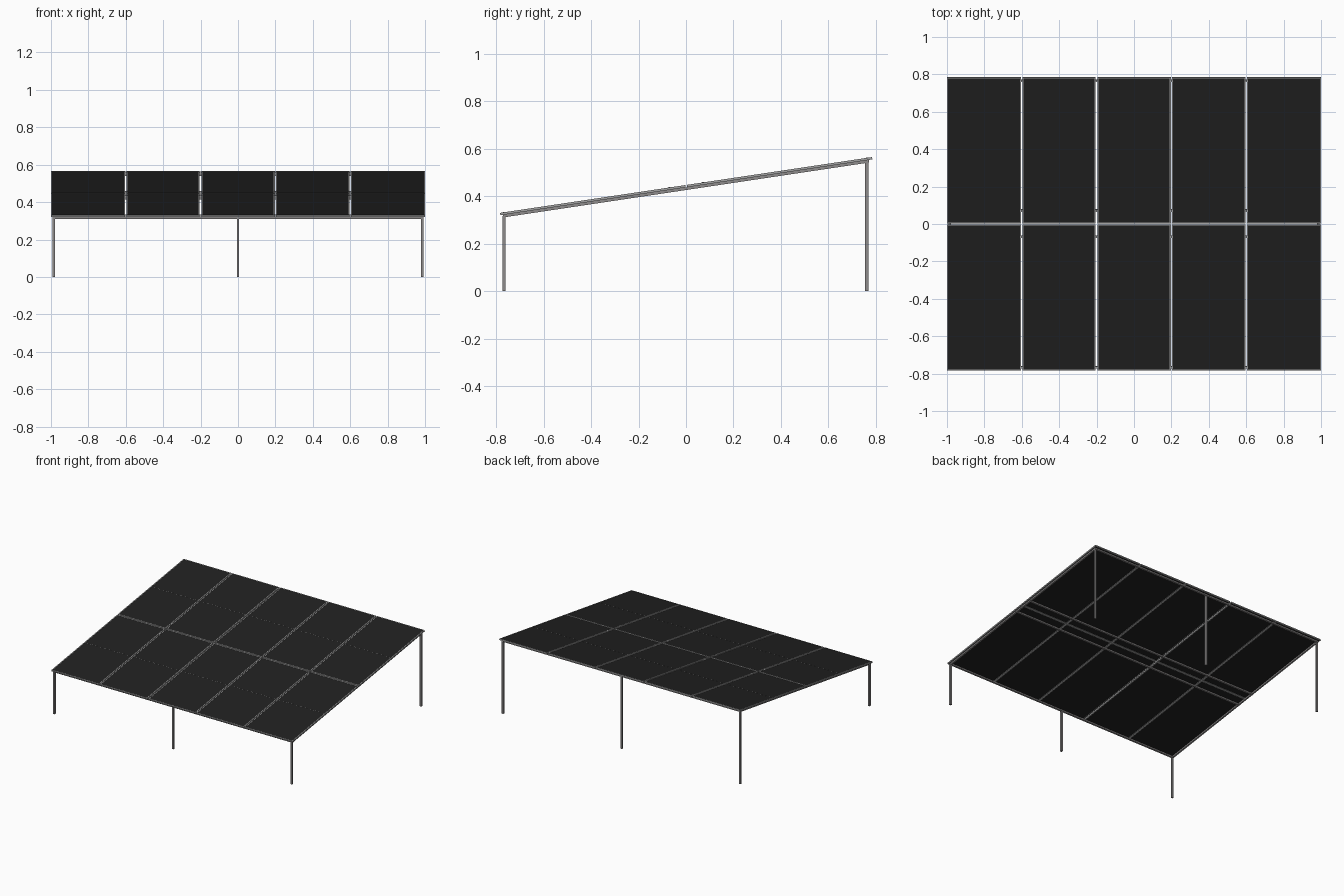
import bpy, bmesh, math
from mathutils import Matrix, Vector

if "Cube" in bpy.data.objects:
    bpy.data.objects.remove(bpy.data.objects["Cube"])

TILT = math.atan(0.15)
SLOPE = Matrix.Translation((0, 0, 0.4475)) @ Matrix.Rotation(TILT, 4, 'X')
HALF_V = 0.793          # half length of the table measured along the slope


def mat(name, c):
    m = bpy.data.materials.new(name)
    m.diffuse_color = (*c, 1)
    m.use_nodes = True
    m.node_tree.nodes["Principled BSDF"].inputs["Base Color"].default_value = m.diffuse_color
    return m


black = mat("black glass", (0.0145, 0.0145, 0.0145))
alu = mat("aluminium", (0.36, 0.36, 0.36))
steel = mat("grey steel", (0.27, 0.26, 0.26))


def boxes(name, material, spans, matrix=Matrix.Identity(4)):
    """One object from boxes given as (x0, x1, y0, y1, z0, z1)."""
    bm = bmesh.new()
    for x0, x1, y0, y1, z0, z1 in spans:
        size = Matrix.Diagonal((x1 - x0, y1 - y0, z1 - z0, 1))
        mid = Matrix.Translation(((x0 + x1) / 2, (y0 + y1) / 2, (z0 + z1) / 2))
        bmesh.ops.create_cube(bm, size=1, matrix=mid @ size)
    me = bpy.data.meshes.new(name)
    bm.to_mesh(me)
    bm.free()
    me.materials.append(material)
    ob = bpy.data.objects.new(name, me)
    ob.matrix_world = matrix
    bpy.context.collection.objects.link(ob)
    return ob


# Solar panels: 5 columns x 2 rows, each a thin frame around a dark slab
joints = [-1, -0.6, -0.2, 0.2, 0.6, 1]
gaps = [0, 0.006, 0.010, 0.006, 0.006, 0]
W, D = 0.006, 0.010     # frame width and depth
for row, (v0, v1) in enumerate([(-HALF_V, -0.003), (0.003, HALF_V)]):
    for col in range(5):
        x0 = joints[col] + gaps[col] / 2
        x1 = joints[col + 1] - gaps[col + 1] / 2
        tag = f"{row + 1}_{col + 1}"
        boxes("panel_frame_" + tag, alu, [
            (x0, x0 + W, v0, v1, -D, 0), (x1 - W, x1, v0, v1, -D, 0),
            (x0 + W, x1 - W, v0, v0 + W, -D, 0),
            (x0 + W, x1 - W, v1 - W, v1, -D, 0)], SLOPE)
        boxes("panel_glass_" + tag, black,
              [(x0 + W, x1 - W, v0 + W, v1 - W, -0.008, -0.0008)], SLOPE)
        # hairline between the two cell halves
        vm = (v0 + v1) / 2
        boxes("cell_line_" + tag, alu,
              [(x0 + W, x1 - W, vm - 0.0004, vm + 0.0004, -0.001, -0.0004)], SLOPE)

# Rails under the panels, across the table
B = 0.006
RZ = (-0.021, -D)
for name, v in [("front_rail", -0.776), ("lower_middle_rail", -0.071),
                ("upper_middle_rail", 0.071), ("back_rail", 0.772)]:
    boxes(name, steel, [(-0.992, 0.992, v - B, v + B, *RZ)], SLOPE)

# Sloping beams at both ends
for name, x in [("left_beam", -0.985), ("right_beam", 0.985)]:
    boxes(name, steel, [(x - B, x + B, -0.77, 0.766, *RZ)], SLOPE)

# Clamps bridging the panel joints
spans = []
for x in joints[1:-1]:
    for v in (-0.776, -0.071, 0.071, 0.772):
        spans.append((x - 0.008, x + 0.008, v - 0.005, v + 0.005, -D, 0.0015))
boxes("panel_clamps", alu, spans, SLOPE)

# Posts
for row, y in [("front", -0.768), ("back", 0.762)]:
    top = 0.4475 + 0.15 * y - 0.015
    for side, x in [("left", -0.985), ("middle", 0), ("right", 0.985)]:
        boxes(f"{row}_{side}_post", steel,
              [(x - 0.0065, x + 0.0065, y - 0.0065, y + 0.0065, 0, top)])
